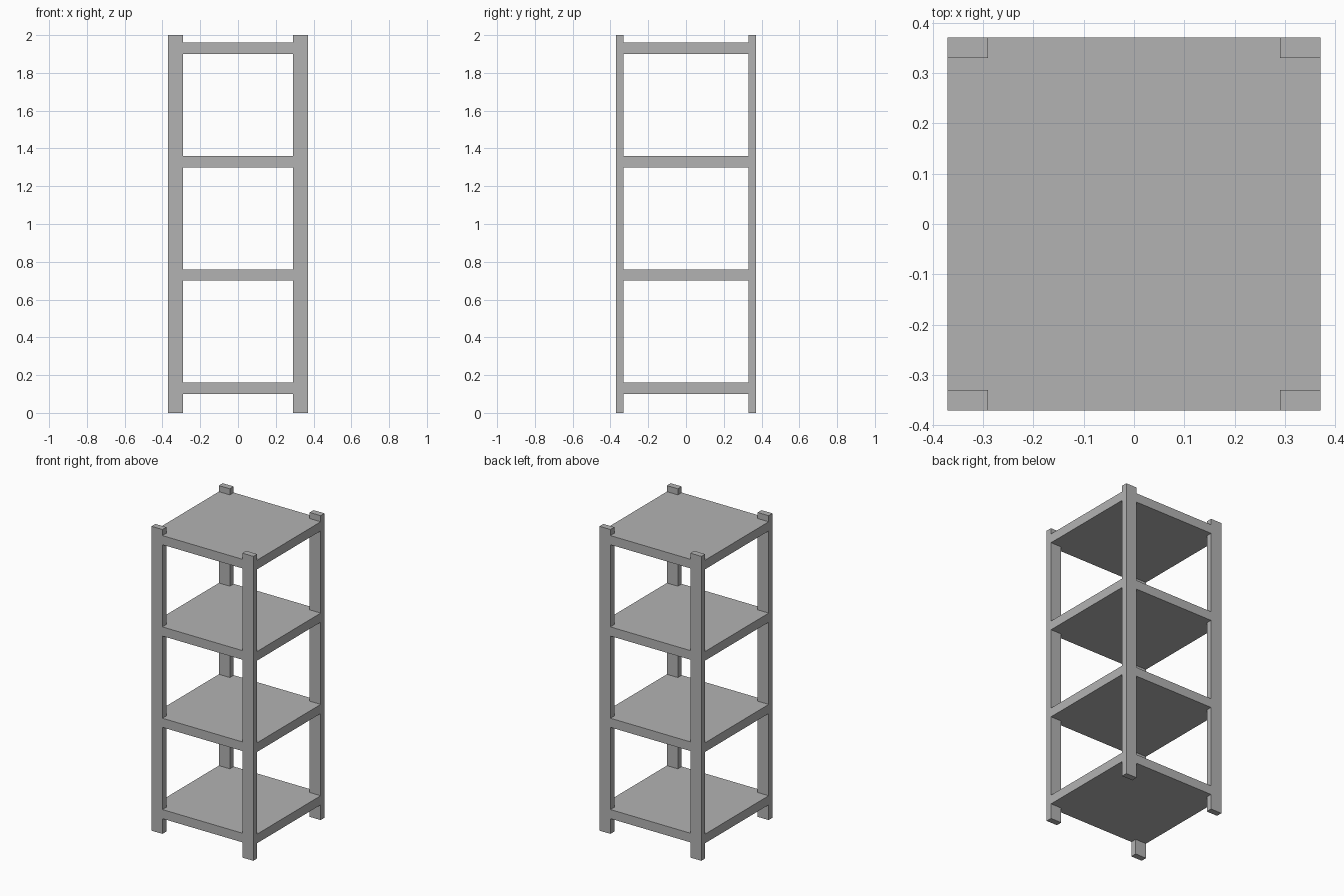
import bpy
import bmesh

cube = bpy.data.objects.get("Cube")
if cube:
    bpy.data.objects.remove(cube, do_unlink=True)

HALF = 0.37                  # half width and depth of the unit
POST_X, POST_Y = 0.08, 0.04  # post section
HEIGHT = 2.0
SHELF_THICK = 0.06

grey = bpy.data.materials.new("plain_grey")
grey.use_nodes = True
colour = (0.45, 0.45, 0.45, 1)
grey.diffuse_color = colour
grey.node_tree.nodes["Principled BSDF"].inputs["Base Color"].default_value = colour


def prism(name, outline, bottom, top):
    """Extrude a flat outline from bottom to top."""
    bm = bmesh.new()
    base = bm.faces.new([bm.verts.new((x, y, bottom)) for x, y in outline])
    extruded = bmesh.ops.extrude_face_region(bm, geom=[base], use_keep_orig=True)
    for item in extruded["geom"]:
        if isinstance(item, bmesh.types.BMVert):
            item.co.z = top
    bmesh.ops.recalc_face_normals(bm, faces=bm.faces)
    mesh = bpy.data.meshes.new(name)
    bm.to_mesh(mesh)
    bm.free()
    mesh.materials.append(grey)
    obj = bpy.data.objects.new(name, mesh)
    bpy.context.collection.objects.link(obj)
    return obj


inner_x, inner_y = HALF - POST_X, HALF - POST_Y

# Four corner posts
for side, sx in (("left", 1), ("right", -1)):
    for end, sy in (("front", -1), ("back", 1)):
        outline = [(sx * x, sy * y) for x, y in
                   ((inner_x, inner_y), (HALF, inner_y), (HALF, HALF), (inner_x, HALF))]
        prism(f"{end}_{side}_post", outline, 0, HEIGHT)

# Four shelves, notched at the corners to sit flush with the posts
notch = [(HALF, inner_y), (inner_x, inner_y), (inner_x, HALF)]
shelf_outline = []
for sx, sy in ((1, 1), (-1, 1), (-1, -1), (1, -1)):
    corner = notch if sx * sy > 0 else notch[::-1]
    shelf_outline += [(sx * x, sy * y) for x, y in corner]

for i in range(4):
    z = 0.1 + 0.6 * i
    prism(f"shelf_{i + 1}", shelf_outline, z, z + SHELF_THICK)
